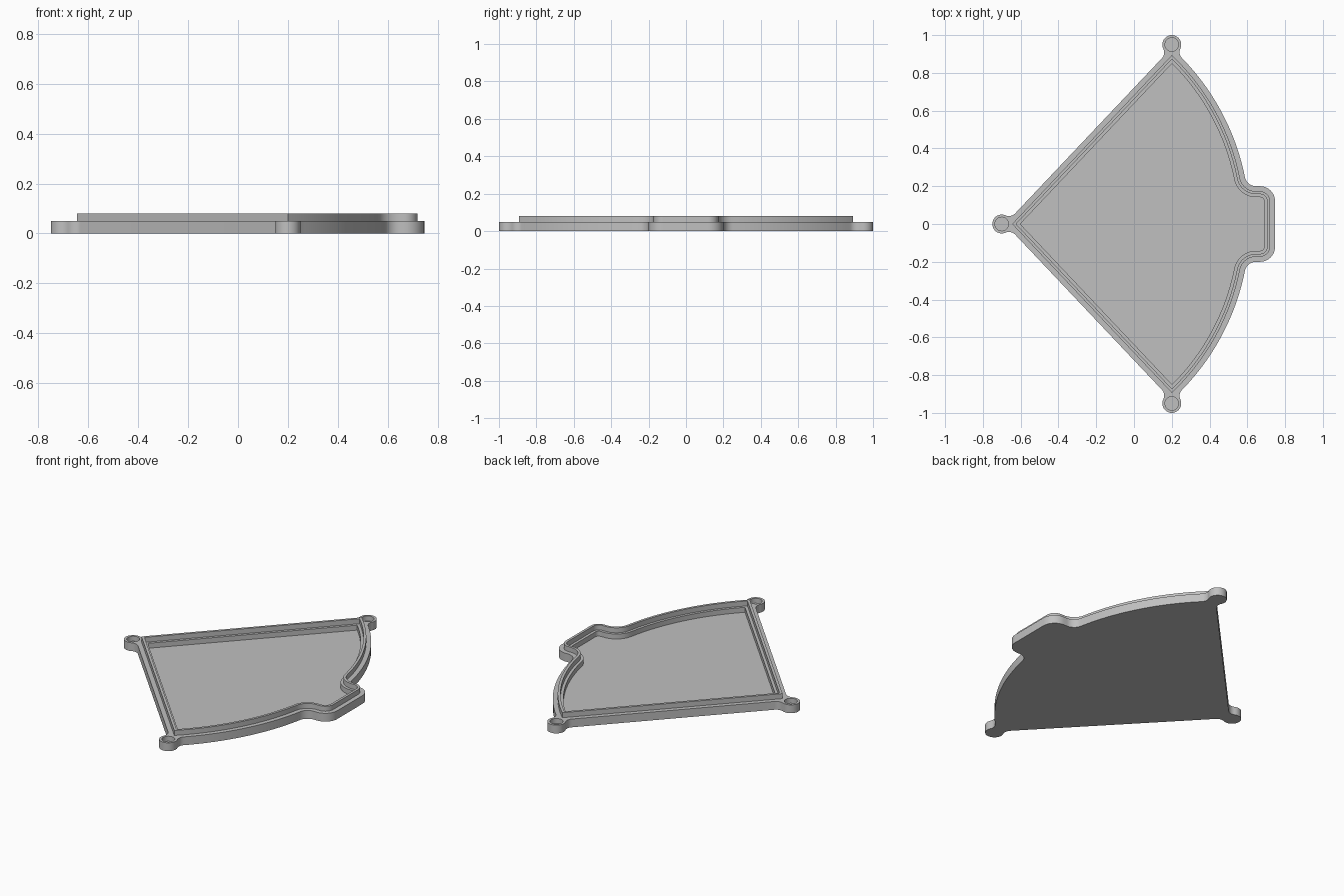
import bpy, bmesh, math
from math import sin, cos, sqrt, atan2, pi, tau
from mathutils import Vector
from mathutils.geometry import intersect_sphere_sphere_2d

if "Cube" in bpy.data.objects:
    bpy.data.objects.remove(bpy.data.objects["Cube"])

# Main dimensions of the fan-shaped tray
ORIGIN = Vector((-0.645, 0))          # centre of the fan
HALF = math.radians(46.6)             # half opening angle
ALONG = Vector((cos(HALF), sin(HALF)))
OUT = Vector((-sin(HALF), cos(HALF)))
LEDGE = 0.027                         # width of the outer ledge
RADIUS = 1.23 + LEDGE
TAB_X, TAB_Y, TAB_R, TAB_FILLET = 0.747, 0.2, 0.08, 0.06
BOSS_R, HOLE_R, NECK_R = 0.05, 0.036, 0.045
TIP_BOSS, SIDE_BOSS = Vector((-0.7, 0)), Vector((0.2, 0.95))
FLOOR_Z, LEDGE_Z, LIP_Z = 0.02, 0.05, 0.08


def angle(v):
    return atan2(v.y, v.x)


def arc(c, r, a0, a1, n, cw=True):
    """Points on an arc from a0 to a1, clockwise or not."""
    sweep = -((a0 - a1) % tau) if cw else (a1 - a0) % tau
    return [c + r * Vector((cos(a0 + sweep * i / n), sin(a0 + sweep * i / n)))
            for i in range(n + 1)]


def mirrored(half):
    """Close a half outline by mirroring it over the x axis."""
    return half + [Vector((p.x, -p.y)) for p in reversed(half) if p.y > 1e-5]


def curved_side(d, start):
    """Fan arc, concave fillet and tab corner, inset by d."""
    yc = TAB_Y + TAB_FILLET
    c = Vector((ORIGIN.x + sqrt((RADIUS + TAB_FILLET) ** 2 - yc ** 2), yc))
    a = angle(c - ORIGIN)
    corner = Vector((TAB_X - TAB_R, TAB_Y - TAB_R))
    return (arc(ORIGIN, RADIUS - d, start, a, 32)
            + arc(c, TAB_FILLET + d, a + pi, -pi / 2, 10, cw=False)
            + arc(corner, TAB_R - d, pi / 2, 0, 10))


def inset_outline(d):
    """Fan outline with sharp corners, inset by d."""
    s, r = LEDGE - d, RADIUS - d
    tip = ORIGIN - Vector((s / sin(HALF), 0))
    corner = ALONG * sqrt(r * r - s * s) + OUT * s
    return mirrored([tip] + curved_side(d, angle(corner)))


def line_fillet(boss, side):
    """Centre of the fillet between a boss and the straight edge."""
    rel, s = boss - ORIGIN, LEDGE + NECK_R
    t = rel.dot(ALONG) + side * sqrt((BOSS_R + NECK_R) ** 2 - (s - rel.dot(OUT)) ** 2)
    return ORIGIN + ALONG * t + OUT * s


def outer_outline():
    """Fan outline joined to the three round bosses by fillets."""
    f1, f2 = line_fillet(TIP_BOSS, 1), line_fillet(SIDE_BOSS, -1)
    f3 = max(intersect_sphere_sphere_2d(ORIGIN, RADIUS + NECK_R,
                                        SIDE_BOSS, BOSS_R + NECK_R), key=lambda p: p.x)
    inward = angle(-OUT)
    pts = arc(TIP_BOSS, BOSS_R, pi, angle(f1 - TIP_BOSS), 14)
    pts += arc(f1, NECK_R, angle(TIP_BOSS - f1), inward, 8, cw=False)
    pts += arc(f2, NECK_R, inward, angle(SIDE_BOSS - f2), 8, cw=False)
    pts += arc(SIDE_BOSS, BOSS_R, angle(f2 - SIDE_BOSS), angle(f3 - SIDE_BOSS), 28)
    pts += arc(f3, NECK_R, angle(SIDE_BOSS - f3), angle(ORIGIN - f3), 8, cw=False)
    return mirrored(pts + curved_side(0, angle(f3 - ORIGIN)))


bm = bmesh.new()


def loop(points, z):
    clean = [p for i, p in enumerate(points) if (p - points[i - 1]).length > 1e-5]
    return [bm.verts.new((p.x, p.y, z)) for p in clean]


def bridge(a, b):
    for i in range(len(a)):
        bm.faces.new((a[i - 1], a[i], b[i], b[i - 1]))


def loop_edges(vs):
    return [bm.edges.get((vs[i - 1], vs[i])) for i in range(len(vs))]


# Underside and outer wall
outer = outer_outline()
bottom, shelf = loop(outer, 0), loop(outer, LEDGE_Z)
bm.faces.new(bottom)
bridge(bottom, shelf)

# Raised lip, inner step and recessed floor
rim, mid, inner = inset_outline(LEDGE), inset_outline(0.042), inset_outline(0.058)
steps = [loop(rim, LEDGE_Z), loop(rim, LIP_Z), loop(mid, LIP_Z),
         loop(mid, LEDGE_Z), loop(inner, LEDGE_Z), loop(inner, FLOOR_Z)]
for a, b in zip(steps, steps[1:]):
    bridge(a, b)
bm.faces.new(steps[-1])

# Blind holes in the bosses
border = loop_edges(shelf) + loop_edges(steps[0])
for c in (TIP_BOSS, SIDE_BOSS, Vector((SIDE_BOSS.x, -SIDE_BOSS.y))):
    circle = arc(c, HOLE_R, 0, -tau + 1e-9, 32)
    top, base = loop(circle, LEDGE_Z), loop(circle, FLOOR_Z)
    bridge(top, base)
    bm.faces.new(base)
    border += loop_edges(top)

# Outer ledge around the lip and holes
bmesh.ops.triangle_fill(bm, edges=border, use_beauty=True, normal=(0, 0, 1))
bmesh.ops.recalc_face_normals(bm, faces=bm.faces)

mesh = bpy.data.meshes.new("fan_tray")
bm.to_mesh(mesh)
bm.free()
tray = bpy.data.objects.new("fan_tray", mesh)
bpy.context.collection.objects.link(tray)

# Plain grey finish
grey = bpy.data.materials.new("light_grey")
grey.use_nodes = True
colour = (0.53, 0.53, 0.53, 1)
grey.diffuse_color = colour
grey.node_tree.nodes["Principled BSDF"].inputs["Base Color"].default_value = colour
mesh.materials.append(grey)

bpy.context.view_layer.objects.active = tray
tray.select_set(True)
bpy.ops.object.shade_smooth_by_angle(angle=math.radians(30))
